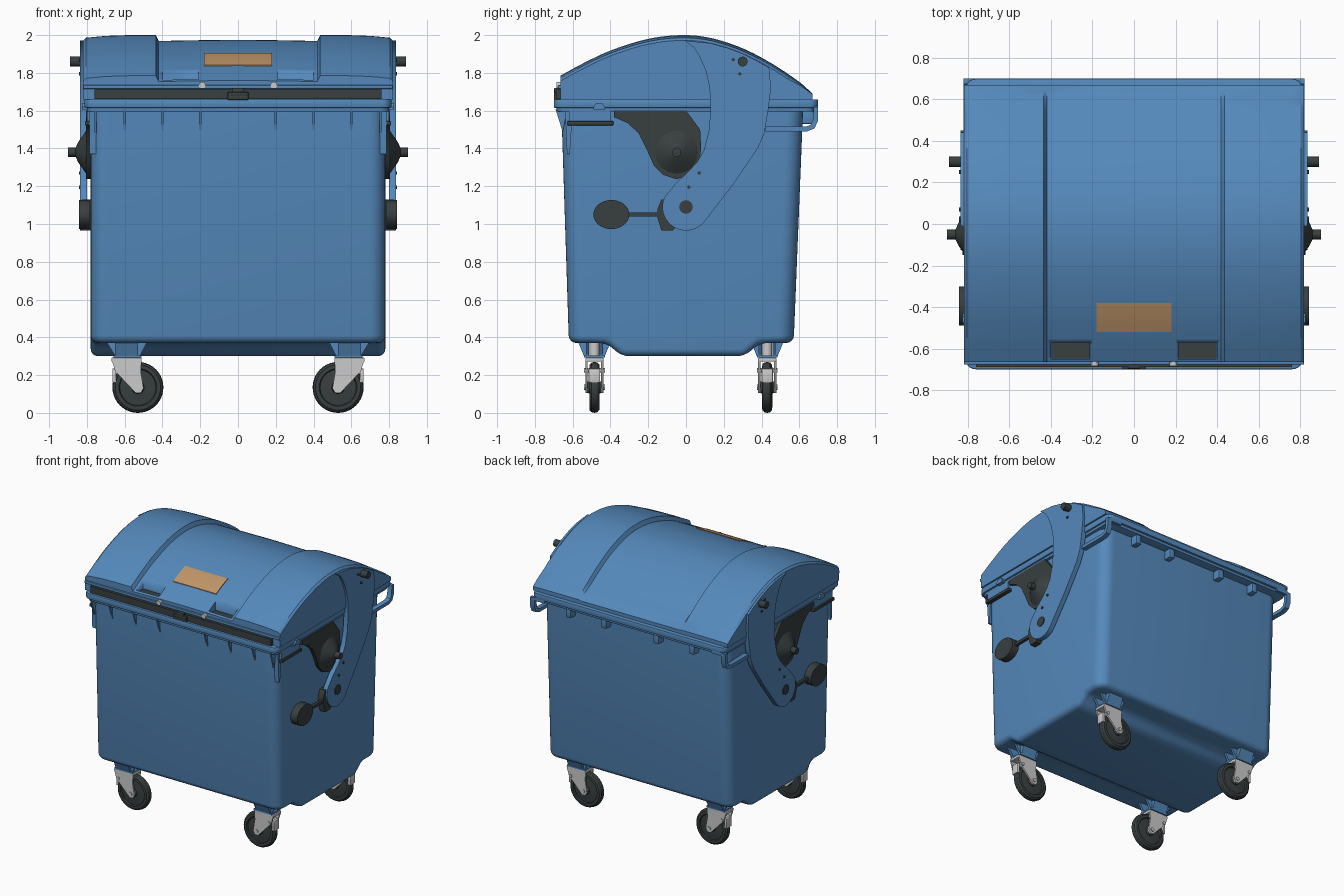
import bpy, bmesh, math
from mathutils import Vector

if "Cube" in bpy.data.objects:
    bpy.data.objects.remove(bpy.data.objects["Cube"])


def material(name, rgb):
    m = bpy.data.materials.new(name)
    m.diffuse_color = (*rgb, 1)
    m.use_nodes = True
    m.node_tree.nodes["Principled BSDF"].inputs["Base Color"].default_value = m.diffuse_color
    return m


BLUE = material("blue_plastic", (0.09, 0.25, 0.50))
DARK = material("dark_rubber", (0.04, 0.05, 0.05))
ORANGE = material("orange_label", (0.52, 0.30, 0.14))
STEEL = material("steel", (0.58, 0.58, 0.56))


def finish(bm, name, mat, angle=32):
    bmesh.ops.remove_doubles(bm, verts=bm.verts, dist=1e-5)
    bmesh.ops.recalc_face_normals(bm, faces=bm.faces)
    me = bpy.data.meshes.new(name)
    bm.to_mesh(me)
    bm.free()
    me.materials.append(mat)
    me.shade_smooth()
    me.set_sharp_from_angle(angle=math.radians(angle))
    ob = bpy.data.objects.new(name, me)
    bpy.context.collection.objects.link(ob)
    return ob


def bevel(bm, edges, r, seg=3):
    bmesh.ops.bevel(bm, geom=edges, offset=r, offset_type='OFFSET', segments=seg,
                    profile=0.5, affect='EDGES', clamp_overlap=True)


def place(axis, t, a, b):
    return {'x': (t, a, b), 'y': (a, t, b), 'z': (a, b, t)}[axis]


def loft(rings):
    bm = bmesh.new()
    vs = [[bm.verts.new(p) for p in ring] for ring in rings]
    n = len(vs[0])
    for r0, r1 in zip(vs, vs[1:]):
        for i in range(n):
            bm.faces.new((r0[i], r0[(i + 1) % n], r1[(i + 1) % n], r1[i]))
    bm.faces.new(vs[0])
    bm.faces.new(vs[-1])
    bmesh.ops.recalc_face_normals(bm, faces=bm.faces)
    return bm


def prism(name, pts, t0, t1, mat, axis='x', r=0, seg=2):
    bm = loft([[place(axis, t, a, b) for a, b in pts] for t in (t0, t1)])
    if r:
        bevel(bm, [e for e in bm.edges if e.calc_face_angle(0) > 0.7], r, seg)
    return finish(bm, name, mat)


def box(name, x, y, z, mat, r=0):
    return prism(name, [(y[0], z[0]), (y[1], z[0]), (y[1], z[1]), (y[0], z[1])],
                 x[0], x[1], mat, r=r)


def lathe(name, prof, centre, axis, mat, n=32):
    # prof holds (radius, position along the axis)
    bm = bmesh.new()
    rings = [[bm.verts.new(Vector(centre) + Vector(place(
        axis, t, r * math.cos(2 * math.pi * i / n), r * math.sin(2 * math.pi * i / n))))
        for i in range(n)] for r, t in prof]
    for r0, r1 in zip(rings, rings[1:]):
        for i in range(n):
            bm.faces.new((r0[i], r0[(i + 1) % n], r1[(i + 1) % n], r1[i]))
    return finish(bm, name, mat)


def cyl(name, r, t0, t1, centre, axis, mat, n=24):
    return lathe(name, [(0, t0), (r, t0), (r, t1), (0, t1)], centre, axis, mat, n)


# Body: stepped side profile with rounded vertical corners
prof = [(-0.66, 1.61), (-0.62, 0.37), (-0.42, 0.37), (-0.34, 0.30),
        (0.31, 0.30), (0.39, 0.37), (0.57, 0.37), (0.62, 1.61)]
bm = loft([[(x, y, z) for y, z in prof] for x in (-0.78, 0.78)])
bevel(bm, [e for e in bm.edges if abs(e.verts[0].co.z - e.verts[1].co.z) > 1], 0.085, 8)
bevel(bm, [e for e in bm.edges if e.calc_face_angle(0) > 0.5
           and max(v.co.z for v in e.verts) < 1.5], 0.04, 4)
finish(bm, "body", BLUE)

# Rim around the top of the body
for nm, hx, y0, y1, z0, z1 in (("rim", 0.812, -0.70, 0.70, 1.615, 1.66),
                               ("rim_underside", 0.80, -0.685, 0.685, 1.595, 1.62)):
    bm = loft([[(-hx, y0, z), (hx, y0, z), (hx, y1, z), (-hx, y1, z)] for z in (z0, z1)])
    bevel(bm, [e for e in bm.edges if abs(e.verts[0].co.z - e.verts[1].co.z) > 0.01], 0.05, 5)
    bevel(bm, [e for e in bm.edges if e.calc_face_angle(0) > 1], 0.006, 2)
    finish(bm, nm, BLUE)

# Domed lid with a sunken middle section
ARC = [(-0.665, 1.785), (-0.55, 1.848), (-0.4, 1.918), (-0.2, 1.98), (-0.02, 2.0),
       (0.13, 1.985), (0.3, 1.93), (0.45, 1.852), (0.6, 1.752), (0.67, 1.69)]


def lid_z(y):
    k = max(i for i in range(len(ARC) - 1) if ARC[i][0] <= y + 1e-9)

    def slope(i):
        a, b = ARC[max(i - 1, 0)], ARC[min(i + 1, len(ARC) - 1)]
        return (b[1] - a[1]) / (b[0] - a[0])
    (ya, za), (yb, zb) = ARC[k], ARC[k + 1]
    h = yb - ya
    u = (y - ya) / h
    return (za * (1 + 2 * u) * (1 - u) ** 2 + slope(k) * h * u * (1 - u) ** 2
            + zb * u * u * (3 - 2 * u) + slope(k + 1) * h * u * u * (u - 1))


half = [(0.82, 0.028), (0.805, 0.014), (0.70, 0.004), (0.58, 0), (0.435, 0), (0.42, 0.031), (0.2, 0.027)]
sections = [(-x, d) for x, d in half] + [(0, 0.025)] + [(x, d) for x, d in reversed(half)]
ys = [-0.665 + 1.335 * i / 48 for i in range(49)]
rings = [[(x, -0.665, 1.66)] + [(x, y, lid_z(y) - d * min(1, (0.69 - y) / 0.15)) for y in ys]
         + [(x, 0.67, 1.66)] for x, d in sections]
lid = finish(loft(rings), "lid", BLUE, 25)

# Grip recesses in the front of the lid
for s in (-1, 1):
    cutter = box("grip_cutter", (s * 0.21, s * 0.40), (-0.65, -0.57), (1.725, 1.9), BLUE)
    cutter.hide_render = True
    cutter.display_type = 'WIRE'
    mod = lid.modifiers.new("grip_recess", 'BOOLEAN')
    mod.operation = 'DIFFERENCE'
    mod.object = cutter
    box("grip_floor", (s * 0.212, s * 0.398), (-0.648, -0.572), (1.715, 1.745), DARK)
    cyl("lid_bolt", 0.018, -0.685, -0.66, (s * 0.19, 0, 1.735), 'y', STEEL)

# Front seal, lock and label
box("front_seal", (-0.76, 0.76), (-0.688, -0.655), (1.662, 1.712), DARK)
for z in (1.67, 1.69):
    box("lock", (-0.055, 0.055), (-0.70, -0.66), (z - 0.013, z + 0.008), DARK, 0.003)
box("lock_catch", (-0.03, 0.03), (-0.698, -0.66), (1.65, 1.72), DARK, 0.004)
box("lid_lip", (-0.82, 0.82), (-0.678, -0.655), (1.715, 1.735), BLUE, 0.005)
ly = [-0.52 + 0.14 * i / 8 for i in range(9)]
prism("label", [(y, lid_z(y) - 0.021) for y in ly] + [(y, lid_z(y) - 0.035) for y in ly[::-1]],
      -0.18, 0.18, ORANGE)

# Gussets under the front rim and lugs under the rear rim
for s in (-1, 1):
    for x in (0.2, 0.4, 0.6, 0.755):
        prism("front_gusset", [(-0.69, 1.605), (-0.652, 1.485), (-0.63, 1.605)],
              s * x - 0.006, s * x + 0.006, BLUE)
    for x in (0.22, 0.52):
        box("rear_lug", (s * x - 0.022, s * x + 0.022), (0.60, 0.675), (1.53, 1.61), BLUE, 0.006)

# Side mechanism, mirrored left and right
arm = [(0.125 * math.cos(math.radians(a)), 1.09 + 0.125 * math.sin(math.radians(a)))
       for a in range(155, 330, 10)]
arm += [(0.25, 1.21), (0.38, 1.40), (0.415, 1.48), (0.435, 1.60), (0.45, 1.72), (0.44, 1.828),
        (0.37, 1.867), (0.3, 1.902), (0.22, 1.932), (0.13, 1.957), (-0.01, 1.972), (0.04, 1.935),
        (0.07, 1.89), (0.105, 1.81), (0.125, 1.72), (0.13, 1.6), (0.12, 1.49), (0.095, 1.39),
        (0.06, 1.33), (0.01, 1.275), (-0.05, 1.22)]
plate = [(-0.38, 1.60), (-0.38, 1.565), (-0.31, 1.535), (-0.25, 1.48), (-0.21, 1.40), (-0.17, 1.31),
         (-0.12, 1.26), (-0.05, 1.237), (0.02, 1.26), (0.07, 1.32), (0.08, 1.40), (0.075, 1.50),
         (0.03, 1.56), (0.0, 1.60)]
handle = [(0.42, 1.49), (0.64, 1.49), (0.68, 1.505), (0.698, 1.545), (0.70, 1.62), (0.675, 1.62),
          (0.672, 1.55), (0.66, 1.525), (0.635, 1.515), (0.42, 1.515)]
for s in (-1, 1):
    prism("lid_arm", arm, s * 0.80, s * 0.836, BLUE)
    cyl("arm_pivot", 0.036, s * 0.78, s * 0.842, (0, 0, 1.09), 'x', DARK)
    cyl("arm_pin", 0.026, s * 0.80, s * 0.89, (0, 0.30, 1.86), 'x', DARK)
    for y, z in ((0.25, 1.87), (0.285, 1.795), (0.015, 1.195), (0.07, 1.27)):
        cyl("arm_rivet", 0.009, s * 0.82, s * 0.842, (0, y, z), 'x', DARK, 12)
    prism("trunnion_plate", plate, s * 0.77, s * 0.805, DARK)
    lathe("trunnion_cone", [(0.12, s * 0.80), (0.055, s * 0.845), (0.024, s * 0.86),
                            (0.024, s * 0.90), (0, s * 0.90)], (0, -0.05, 1.38), 'x', DARK)
    oval = [(-0.395 + 0.095 * math.cos(a), 1.05 + 0.077 * math.sin(a))
            for a in [2 * math.pi * i / 32 for i in range(32)]]
    prism("pedal_weight", oval, s * 0.785, s * 0.842, DARK)
    box("pedal_bar", (s * 0.80, s * 0.82), (-0.32, -0.08), (1.04, 1.062), DARK)
    prism("pedal_bracket", [(-0.15, 1.03), (-0.13, 0.965), (-0.07, 0.965), (0.0, 1.05),
                            (-0.08, 1.13), (-0.13, 1.13), (-0.15, 1.08)], s * 0.775, s * 0.825, DARK)
    prism("rear_handle", handle, s * 0.785, s * 0.822, BLUE)
    box("handle_crossbar", (s * 0.70, s * 0.80), (0.672, 0.70), (1.60, 1.625), BLUE)
    box("side_bumper", (s * 0.77, s * 0.81), (-0.63, -0.385), (1.522, 1.545), DARK, 0.004)
    box("bumper_mount", (s * 0.77, s * 0.80), (-0.62, -0.40), (1.54, 1.60), BLUE)
    prism("corner_gusset", [(-0.64, 1.60), (-0.63, 1.37), (-0.615, 1.37), (-0.60, 1.60)],
          s * 0.74, s * 0.785, BLUE)
    prism("lid_stop", [(-0.49, 1.605), (-0.49, 1.62), (-0.475, 1.64), (-0.445, 1.64), (-0.43, 1.62),
                       (-0.43, 1.605)], s * 0.80, s * 0.825, BLUE)

# Four casters, each trailing towards the middle
for s in (-1, 1):
    for y in (-0.485, 0.43):
        wx = s * 0.53
        c = (wx, y, 0.135)
        lathe("tyre", [(0.095, -0.018), (0.10, -0.027), (0.12, -0.026), (0.131, -0.016), (0.135, 0),
                       (0.131, 0.016), (0.12, 0.026), (0.10, 0.027), (0.095, 0.018)], c, 'y', DARK, 40)
        lathe("wheel_hub", [(0, -0.036), (0.03, -0.036), (0.034, -0.02), (0.097, -0.014), (0.097, 0.014),
                            (0.034, 0.02), (0.03, 0.036), (0, 0.036)], c, 'y', DARK)
        cyl("axle", 0.014, -0.055, 0.055, c, 'y', STEEL, 12)
        fork = [(s * a, b) for a, b in ((0.50, 0.13), (0.515, 0.105), (0.54, 0.105), (0.56, 0.125),
                                        (0.65, 0.22), (0.67, 0.285), (0.51, 0.285), (0.515, 0.22))]
        for d in (-1, 1):
            prism("fork_plate", fork, y + d * 0.036, y + d * 0.048, STEEL, axis='y')
            prism("mount_web", [(s * 0.475, 0.39), (s * 0.52, 0.30), (s * 0.65, 0.30), (s * 0.705, 0.39)],
                  y + d * 0.028, y + d * 0.045, BLUE, axis='y')
            prism("mount_side", [(y + d * 0.03, 0.30), (y + d * 0.055, 0.30), (y + d * 0.09, 0.385),
                                 (y + d * 0.03, 0.385)], s * 0.53, s * 0.65, BLUE)
        box("fork_crown", (s * 0.51, s * 0.67), (y - 0.048, y + 0.048), (0.272, 0.292), STEEL, 0.004)
        box("mount_plate", (s * 0.51, s * 0.66), (y - 0.055, y + 0.055), (0.292, 0.305), BLUE)
        cyl("swivel", 0.026, 0.28, 0.38, (s * 0.59, y, 0), 'z', STEEL)
        box("brake_lever", (s * 0.645, s * 0.665), (y - 0.03, y + 0.03), (0.16, 0.235), STEEL, 0.005)
        cyl("brake_pivot", 0.012, -0.055, 0.055, (s * 0.635, y, 0.225), 'y', STEEL, 12)
